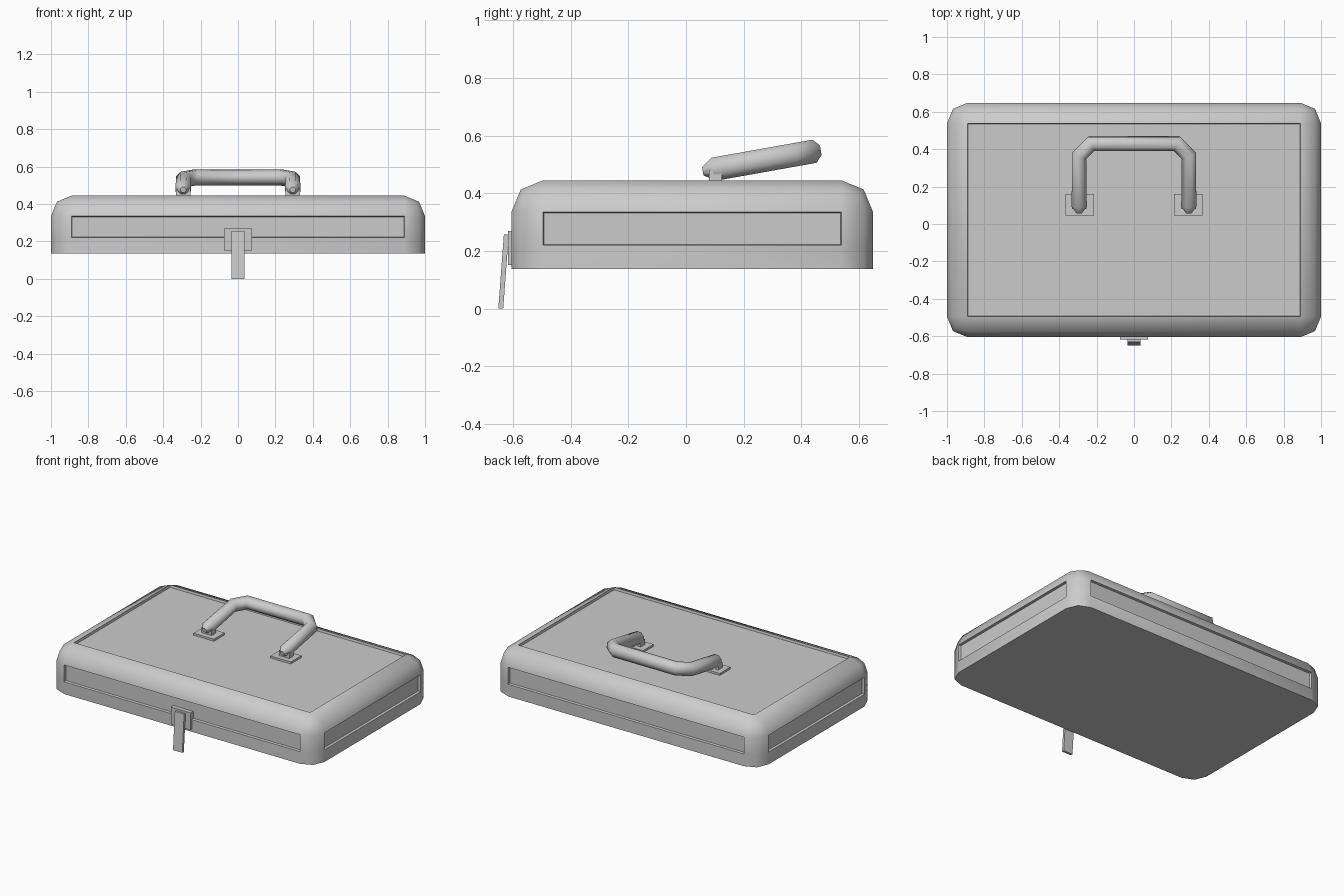
import bpy, bmesh, math
from mathutils import Vector

if "Cube" in bpy.data.objects:
    bpy.data.objects.remove(bpy.data.objects["Cube"])

def finish(bm, name, angle=40):
    bmesh.ops.recalc_face_normals(bm, faces=bm.faces)
    me = bpy.data.meshes.new(name)
    bm.to_mesh(me)
    bm.free()
    ob = bpy.data.objects.new(name, me)
    bpy.context.collection.objects.link(ob)
    smooth(ob, angle)
    return ob

def smooth(ob, angle):
    bpy.ops.object.select_all(action='DESELECT')
    ob.select_set(True)
    bpy.context.view_layer.objects.active = ob
    bpy.ops.object.shade_smooth_by_angle(angle=math.radians(angle))

def cube(lo, hi):
    bm = bmesh.new()
    bmesh.ops.create_cube(bm, size=1)
    lo, hi = Vector(lo), Vector(hi)
    for v in bm.verts:
        v.co = Vector(((lo[i] + hi[i]) / 2 + v.co[i] * (hi[i] - lo[i]) for i in range(3)))
    return bm

# case body: rounded on every edge except the flat underside
BOTTOM = 0.137
bm = cube((-1, -0.605, BOTTOM), (1, 0.648, 0.445))
edges = [e for e in bm.edges if max(v.co.z for v in e.verts) > BOTTOM + 0.01]
bmesh.ops.bevel(bm, geom=edges, offset=0.11, offset_type='OFFSET', segments=2,
                profile=0.5, affect='EDGES', clamp_overlap=True)
bmesh.ops.bisect_plane(bm, geom=bm.verts[:] + bm.edges[:] + bm.faces[:],
                       plane_co=(0, 0, 0.22), plane_no=(0, 0, 1))
bm.normal_update()
# shallow recessed panels on the four sides and the top
panels = [f for f in bm.faces
          if f.calc_center_median().z > 0.23 and max(abs(c) for c in f.normal) > 0.999]
bmesh.ops.inset_individual(bm, faces=panels, thickness=0.004, depth=-0.016)
finish(bm, "case_body", 50)

# handle: one octagonal tube bent into a U and tilted upward
def tilt_z(y):
    return 0.484 + (y - 0.1) * 0.178

half = [(-0.293, 0.058, 0.35), (-0.293, 0.095, 1), (-0.293, 0.365, 1), (-0.228, 0.43, 1)]
path = half + [(-x, y, r) for x, y, r in reversed(half)]
cu = bpy.data.curves.new("handle_path", 'CURVE')
cu.dimensions = '3D'
cu.bevel_depth = 0.044
cu.bevel_resolution = 2
cu.use_fill_caps = True
sp = cu.splines.new('POLY')
sp.points.add(len(path) - 1)
for p, (x, y, r) in zip(sp.points, path):
    p.co = (x, y, tilt_z(y), 1)
    p.radius = r
    p.tilt = math.pi / 8
tmp = bpy.data.objects.new("handle_path", cu)
bpy.context.collection.objects.link(tmp)
dg = bpy.context.evaluated_depsgraph_get()
me = bpy.data.meshes.new_from_object(tmp.evaluated_get(dg))
bpy.data.objects.remove(tmp)
handle = bpy.data.objects.new("handle", me)
bpy.context.collection.objects.link(handle)
smooth(handle, 50)

# handle mounting plates and feet
for side, s in (("left", -1), ("right", 1)):
    xs = sorted((s * 0.213, s * 0.367))
    finish(cube((xs[0], 0.045, 0.42), (xs[1], 0.16, 0.443)), "handle_plate_" + side)
    xs = sorted((s * 0.255, s * 0.331))
    finish(cube((xs[0], 0.08, 0.43), (xs[1], 0.125, 0.48)), "handle_foot_" + side)

# latch plate on the front and its hanging strap
finish(cube((-0.075, -0.617, 0.152), (0.075, -0.585, 0.27)), "latch_plate")
bm = cube((-0.035, -0.631, 0.0), (0.035, -0.614, 0.257))
for v in bm.verts:
    v.co.y -= (0.257 - v.co.z) * 0.075
finish(bm, "latch_strap")
